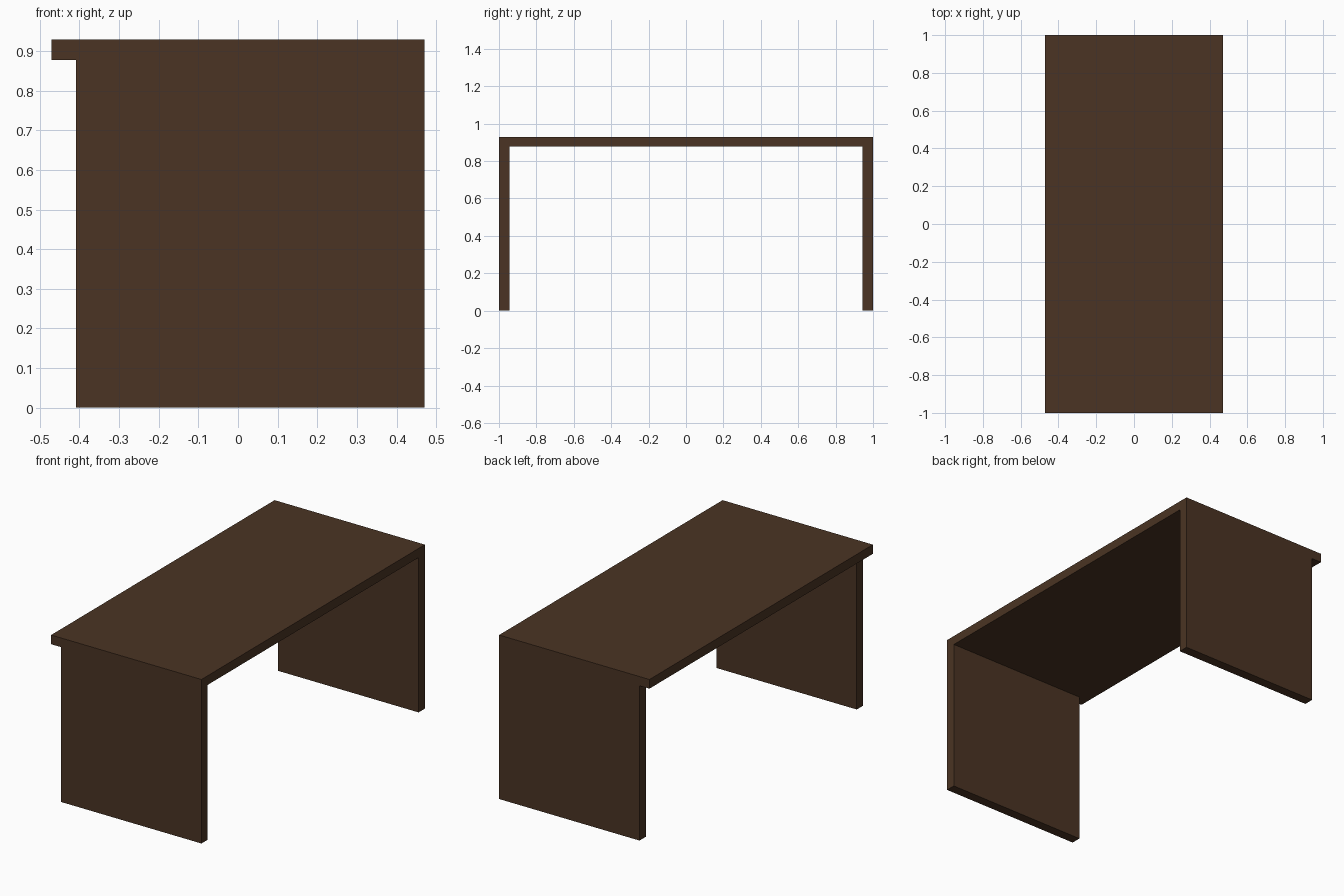
import bpy, bmesh

if "Cube" in bpy.data.objects:
    bpy.data.objects.remove(bpy.data.objects["Cube"])

W, LEG_X, TOP, UNDER, T = 0.471, -0.409, 0.929, 0.877, 0.056

mat = bpy.data.materials.new("dark brown wood")
mat.diffuse_color = (0.069, 0.034, 0.017, 1)
mat.use_nodes = True
mat.node_tree.nodes["Principled BSDF"].inputs["Base Color"].default_value = mat.diffuse_color

bm = bmesh.new()
ys = [-1, -1 + T, 1 - T, 1]


def quad(y0, y1, z0, z1):
    return bm.faces.new([bm.verts.new((W, y, z)) for y, z in
                         ((y0, z0), (y1, z0), (y1, z1), (y0, z1))])


# Cross-section: tabletop strip and two side panels
faces = [quad(a, b, UNDER, TOP) for a, b in zip(ys, ys[1:])]
faces += [quad(ys[0], ys[1], 0, UNDER), quad(ys[2], ys[3], 0, UNDER)]
bmesh.ops.remove_doubles(bm, verts=bm.verts[:], dist=1e-5)


def extrude(fs, dx):
    geom = bmesh.ops.extrude_face_region(bm, geom=fs)["geom"]
    verts = [g for g in geom if isinstance(g, bmesh.types.BMVert)]
    bmesh.ops.translate(bm, verts=verts, vec=(dx, 0, 0))
    return [g for g in geom if isinstance(g, bmesh.types.BMFace)]


# Full body, then the tabletop overhang past the panels
ends = extrude(bm.faces[:], LEG_X - W)
extrude([f for f in ends if f.calc_center_median().z > UNDER], -W - LEG_X)

bmesh.ops.recalc_face_normals(bm, faces=bm.faces[:])
mesh = bpy.data.meshes.new("desk")
bm.to_mesh(mesh)
bm.free()
mesh.materials.append(mat)
desk = bpy.data.objects.new("desk", mesh)
bpy.context.collection.objects.link(desk)
